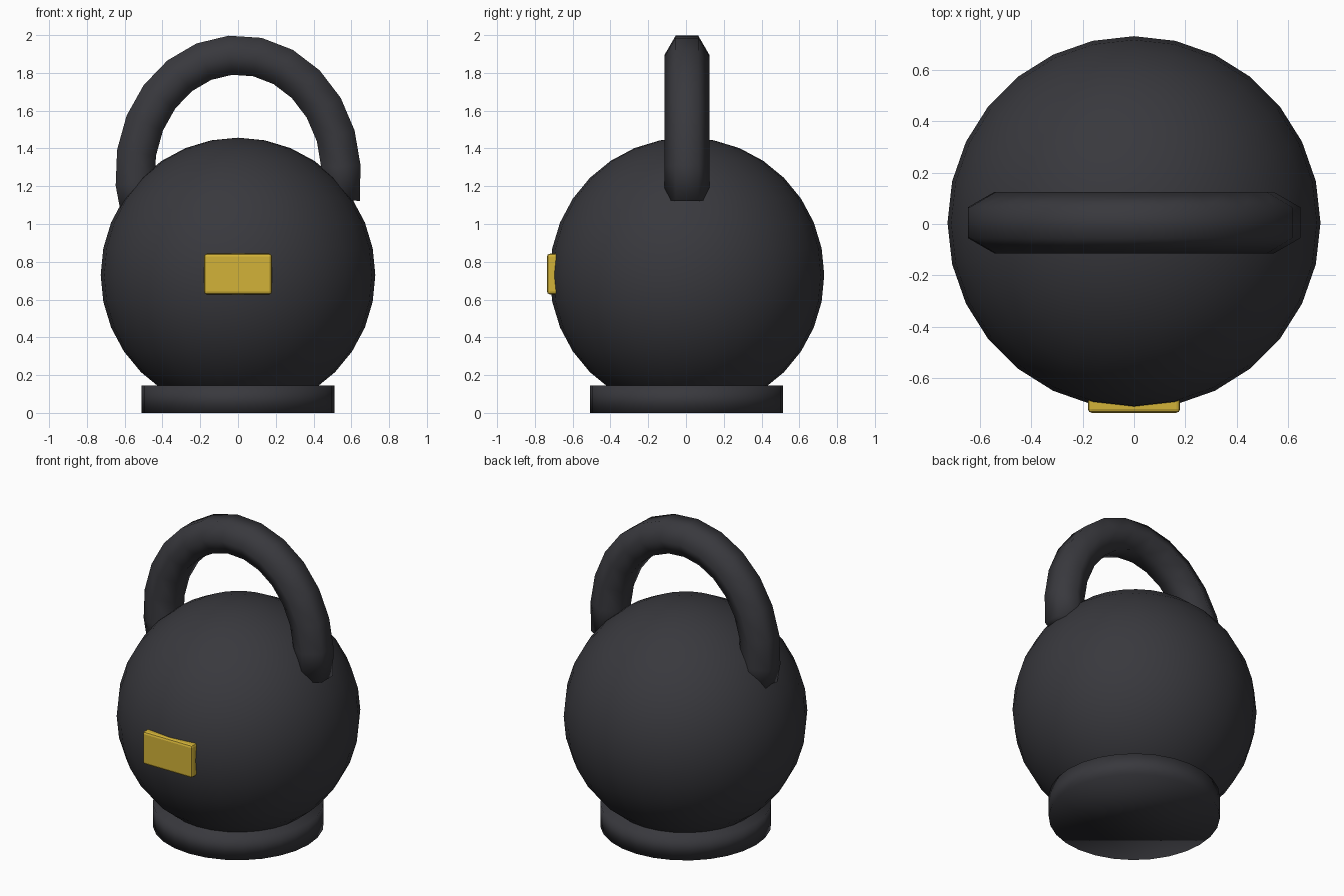
import bpy, bmesh, math
from mathutils import Vector

if "Cube" in bpy.data.objects:
    bpy.data.objects.remove(bpy.data.objects["Cube"])

CY = 0.005  # shared depth offset


def material(name, rgb):
    m = bpy.data.materials.new(name)
    m.diffuse_color = (*rgb, 1)
    m.use_nodes = True
    m.node_tree.nodes["Principled BSDF"].inputs["Base Color"].default_value = m.diffuse_color
    return m


iron = material("dark_iron", (0.04, 0.04, 0.047))
gold = material("gold", (0.65, 0.45, 0.04))


def finish(name, bm, mat, smooth=True):
    bmesh.ops.recalc_face_normals(bm, faces=bm.faces)
    me = bpy.data.meshes.new(name)
    bm.to_mesh(me)
    bm.free()
    me.materials.append(mat)
    me.polygons.foreach_set("use_smooth", [smooth] * len(me.polygons))
    ob = bpy.data.objects.new(name, me)
    bpy.context.collection.objects.link(ob)
    return ob


# Round body
bm = bmesh.new()
bmesh.ops.create_uvsphere(bm, u_segments=28, v_segments=16, radius=0.727)
bmesh.ops.translate(bm, verts=bm.verts, vec=(0, CY, 0.73))
finish("body", bm, iron)

# Flat foot
bm = bmesh.new()
bmesh.ops.create_cone(bm, cap_ends=True, segments=28, radius1=0.51, radius2=0.51, depth=0.145)
bmesh.ops.translate(bm, verts=bm.verts, vec=(0, CY / 2, 0.0725))
finish("base", bm, iron)

# Handle: hexagonal tube swept along an elliptical arch
path = []
for i in range(15):
    a = math.radians(-11.5 + 211.5 * i / 14)
    path.append(Vector((0.546 * math.cos(a), CY, 1.265 + 0.63 * math.sin(a))))
path[0] = Vector((0.541, CY, 1.125))

bm = bmesh.new()
rings = []
for i, p in enumerate(path):
    t = (path[min(i + 1, 14)] - path[max(i - 1, 0)]).normalized()
    out = Vector((t.z, 0, -t.x))
    ring = []
    for k in range(6):
        a = math.radians(60 * k)
        ring.append(bm.verts.new(p + Vector((0, 0.12 * math.cos(a), 0)) + out * 0.12 * math.sin(a)))
    rings.append(ring)
for r, s in zip(rings, rings[1:]):
    for k in range(6):
        n = (k + 1) % 6
        bm.faces.new((r[k], r[n], s[n], s[k]))
bm.faces.new(rings[0])
bm.faces.new(rings[-1])
finish("handle", bm, iron)

# Gold plate on the front
bm = bmesh.new()
bmesh.ops.create_cube(bm, size=1)
bmesh.ops.scale(bm, verts=bm.verts, vec=(0.36, 0.07, 0.215))
bmesh.ops.translate(bm, verts=bm.verts, vec=(0, -0.701, 0.735))
plate = finish("front_plate", bm, gold, smooth=False)
bev = plate.modifiers.new("soft_edges", "BEVEL")
bev.width = 0.015
bev.segments = 2
